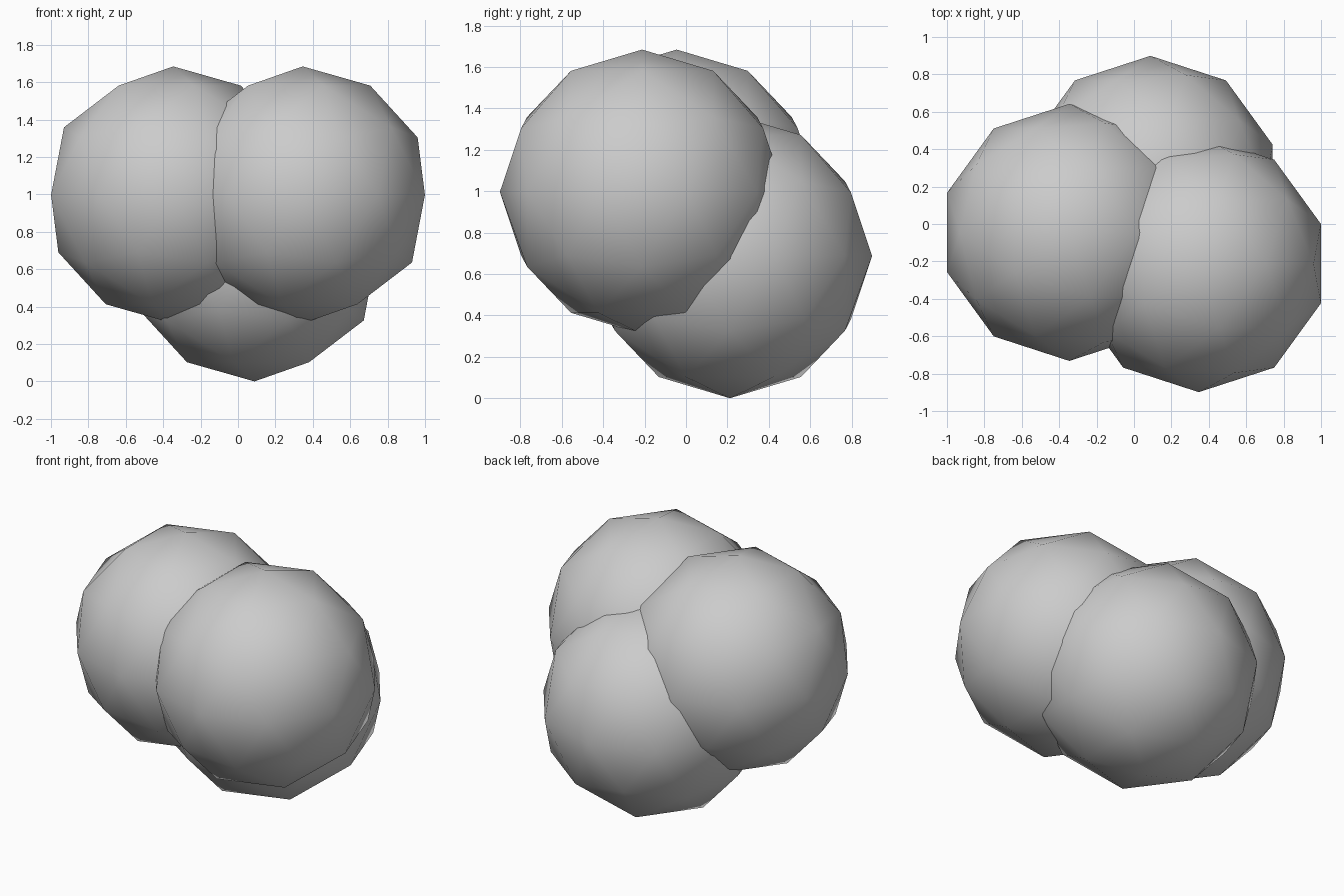
import bpy

if "Cube" in bpy.data.objects:
    bpy.data.objects.remove(bpy.data.objects["Cube"])

RADIUS = 0.687


def ball(name, centre):
    """Coarse, smooth-shaded ball resting among its neighbours."""
    bpy.ops.mesh.primitive_ico_sphere_add(subdivisions=2, radius=RADIUS, location=centre)
    obj = bpy.context.object
    obj.name = name
    bpy.ops.object.shade_smooth()
    return obj


# Two upper balls and one lower ball at the back, overlapping as a cluster
ball("left_ball", (-0.346, -0.045, 0.997))
ball("right_ball", (0.346, -0.212, 0.997))
ball("lower_back_ball", (0.088, 0.212, RADIUS))
